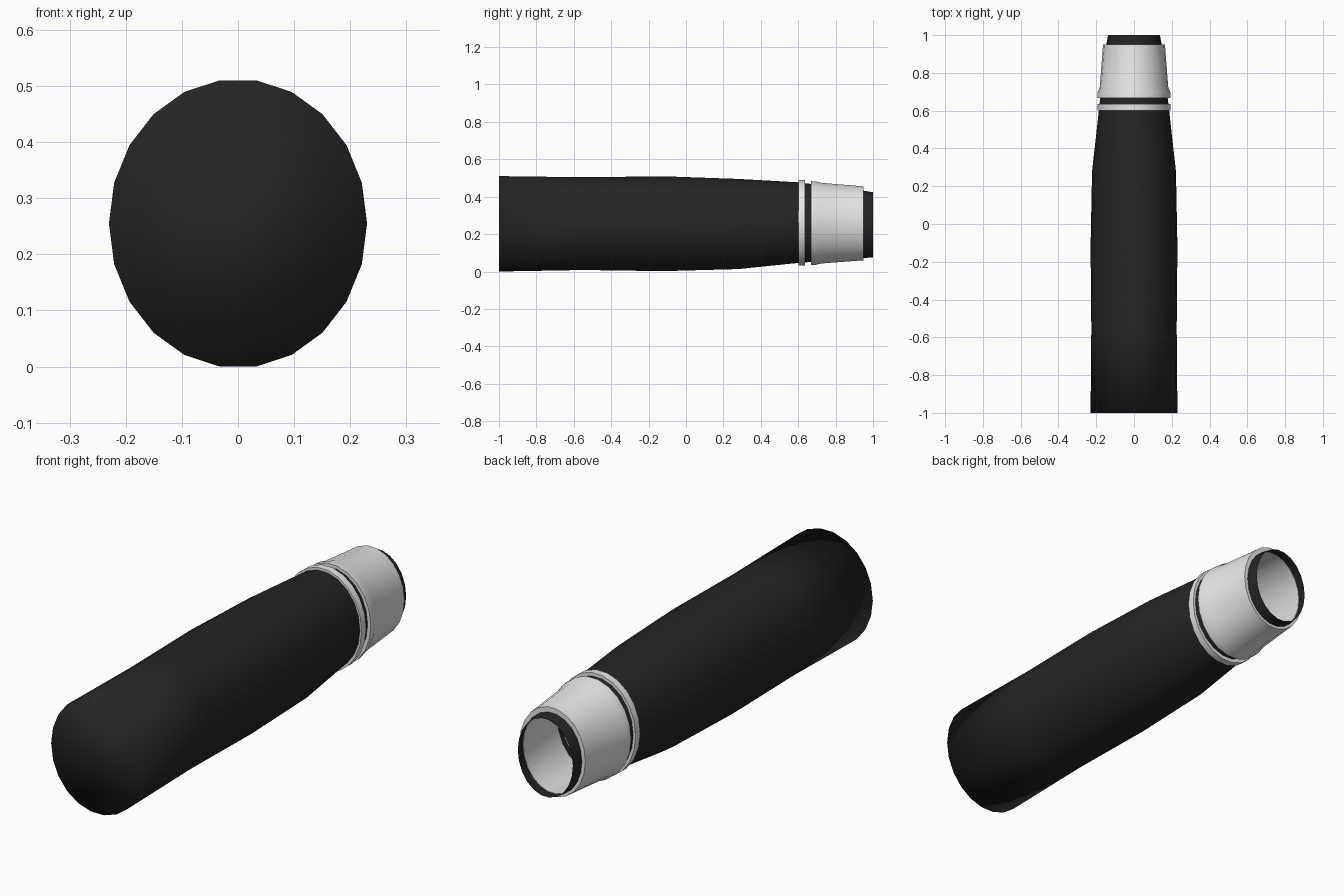
import bpy
import bmesh
from math import cos, sin, pi

SIDES = 22

cube = bpy.data.objects.get("Cube")
if cube:
    bpy.data.objects.remove(cube, do_unlink=True)


def make_material(name, value):
    mat = bpy.data.materials.new(name)
    mat.use_nodes = True
    colour = (value, value, value, 1)
    mat.diffuse_color = colour
    mat.node_tree.nodes["Principled BSDF"].inputs["Base Color"].default_value = colour
    return mat


def loft(name, sections, mat, cap_front=False, closed=False, sharp=True):
    """Skin oval sections given as (y, half width, bottom z, top z)."""
    bm = bmesh.new()
    loops = []
    for y, half, low, high in sections:
        mid = (low + high) / 2
        tall = (high - low) / 2 / cos(pi / SIDES)
        angles = [2 * pi * i / SIDES for i in range(SIDES)]
        loops.append([bm.verts.new((half * cos(a), y, mid + tall * sin(a)))
                      for a in angles])
    pairs = list(zip(loops, loops[1:]))
    if closed:
        pairs.append((loops[-1], loops[0]))
    for a, b in pairs:
        for i in range(SIDES):
            j = (i + 1) % SIDES
            bm.faces.new((a[i], b[i], b[j], a[j]))
    if cap_front:
        bm.faces.new(loops[0])
    bmesh.ops.recalc_face_normals(bm, faces=bm.faces)
    mesh = bpy.data.meshes.new(name)
    bm.to_mesh(mesh)
    bm.free()
    mesh.materials.append(mat)
    obj = bpy.data.objects.new(name, mesh)
    bpy.context.collection.objects.link(obj)
    bpy.ops.object.select_all(action='DESELECT')
    obj.select_set(True)
    bpy.context.view_layer.objects.active = obj
    if sharp:
        bpy.ops.object.shade_smooth_by_angle(angle=pi / 5)
    else:
        bpy.ops.object.shade_smooth()
    return obj


black = make_material("black rubber", 0.018)
silver = make_material("pale metal", 0.8)

# Grip: softly shaded tube, closed at the front and open at the back
loft("grip", [
    (-1.0, 0.23, 0.0, 0.51),
    (-0.55, 0.226, 0.008, 0.504),
    (-0.12, 0.23, 0.002, 0.509),
    (0.28, 0.222, 0.013, 0.495),
    (0.6, 0.186, 0.046, 0.477),
    (0.95, 0.147, 0.072, 0.432),
    (1.0, 0.137, 0.076, 0.424),
], black, cap_front=True, sharp=False)

# Thin trim ring
loft("trim_ring", [
    (0.602, 0.18, 0.05, 0.472),
    (0.602, 0.194, 0.031, 0.488),
    (0.635, 0.194, 0.031, 0.488),
    (0.635, 0.177, 0.052, 0.47),
], silver, closed=True)

# Tapered cuff with a flared lip
loft("cuff", [
    (0.667, 0.174, 0.054, 0.468),
    (0.667, 0.194, 0.034, 0.483),
    (0.695, 0.193, 0.036, 0.481),
    (0.725, 0.181, 0.043, 0.474),
    (0.95, 0.164, 0.06, 0.455),
    (0.95, 0.145, 0.074, 0.43),
], silver, closed=True)
